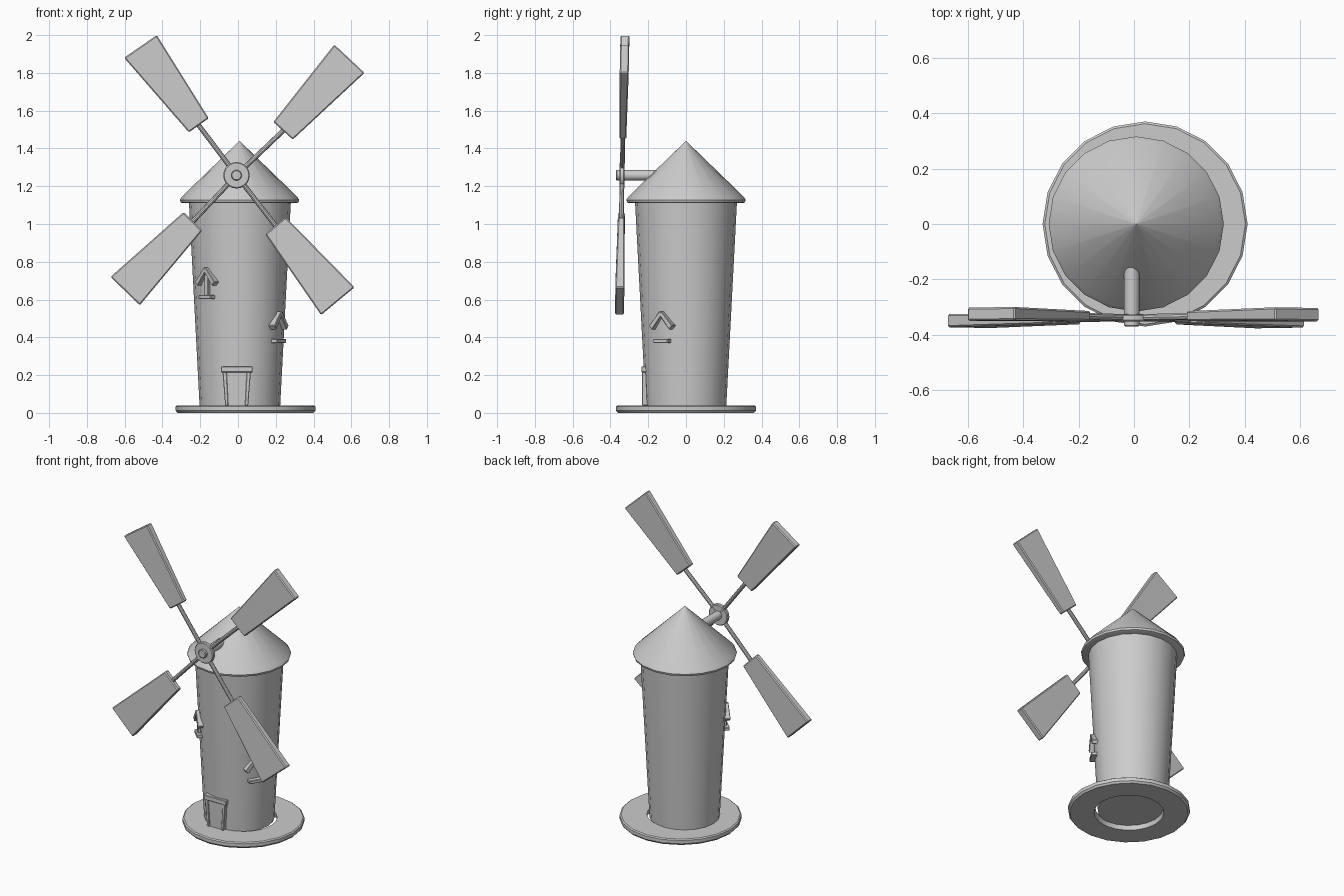
import bpy, bmesh
from math import sin, cos, pi, radians
from mathutils import Vector, Matrix

if "Cube" in bpy.data.objects:
    bpy.data.objects.remove(bpy.data.objects["Cube"])

SIDES = 20


def finish(name, bm, smooth=False, bevel=0):
    bmesh.ops.remove_doubles(bm, verts=bm.verts, dist=1e-5)
    bmesh.ops.recalc_face_normals(bm, faces=bm.faces)
    me = bpy.data.meshes.new(name)
    bm.to_mesh(me)
    bm.free()
    ob = bpy.data.objects.new(name, me)
    bpy.context.collection.objects.link(ob)
    if bevel:
        m = ob.modifiers.new("bevel", 'BEVEL')
        m.width, m.segments = bevel, 1
    if smooth:
        bpy.ops.object.select_all(action='DESELECT')
        ob.select_set(True)
        bpy.context.view_layer.objects.active = ob
        bpy.ops.object.shade_smooth_by_angle(angle=radians(35))
    return ob


def lathe(name, profile, cx, closed=False):
    """Revolve (radius, z) points about a vertical axis at x = cx."""
    bm = bmesh.new()
    rings = [[bm.verts.new((cx + r * cos(2 * pi * i / SIDES), r * sin(2 * pi * i / SIDES), z))
              for i in range(SIDES)] for r, z in profile]
    pairs = list(zip(rings, rings[1:]))
    if closed:
        pairs.append((rings[-1], rings[0]))
    else:
        bm.faces.new(rings[0])
        bm.faces.new(rings[-1])
    for a, b in pairs:
        for i in range(SIDES):
            j = (i + 1) % SIDES
            bm.faces.new((a[i], a[j], b[j], b[i]))
    return finish(name, bm, smooth=True)


def rod(name, a, b, r, sides=16, bevel=0):
    a, b = Vector(a), Vector(b)
    bm = bmesh.new()
    rot = (b - a).to_track_quat('Z', 'Y').to_matrix().to_4x4()
    bmesh.ops.create_cone(bm, cap_ends=True, segments=sides, radius1=r, radius2=r,
                          depth=(b - a).length, matrix=Matrix.Translation((a + b) / 2) @ rot)
    return finish(name, bm, smooth=True, bevel=bevel)


def slab(name, corners, bevel=0.004):
    """Plate from four (x, z, y_front, y_back) corners."""
    bm = bmesh.new()
    f = [bm.verts.new((x, y0, z)) for x, z, y0, y1 in corners]
    k = [bm.verts.new((x, y1, z)) for x, z, y0, y1 in corners]
    bm.faces.new(f)
    bm.faces.new(k)
    for i in range(4):
        j = (i + 1) % 4
        bm.faces.new((f[i], f[j], k[j], k[i]))
    return finish(name, bm, bevel=bevel)


# ground ring, tapered tower and conical roof
lathe("base_ring", [(0.212, 0), (0.36, 0), (0.37, 0.012), (0.37, 0.034), (0.362, 0.04), (0.205, 0.04)],
      0.04, closed=True).name = "base_ring"
lathe("tower", [(0.213, 0.03), (0.27, 1.12)], 0.01)
lathe("roof", [(0.30, 1.11), (0.312, 1.115), (0.316, 1.128), (0.305, 1.145), (0.0005, 1.44)], 0.008)

# axle and hub
HX, HZ, HY = -0.008, 1.258, -0.338
rod("axle", (HX, -0.37, HZ), (HX, -0.05, HZ), 0.028, bevel=0.004)
rod("hub", (HX, -0.352, HZ), (HX, -0.326, HZ), 0.07, 20, bevel=0.005)

# sails: tip, tip, root, root corners in the front plane
sails = {
    "upper_left": [(-0.43, 2.0), (-0.603, 1.88), (-0.26, 1.485), (-0.155, 1.56)],
    "upper_right": [(0.51, 1.95), (0.67, 1.80), (0.29, 1.447), (0.187, 1.54)],
    "lower_right": [(0.44, 0.518), (0.617, 0.665), (0.252, 1.037), (0.145, 0.945)],
    "lower_left": [(-0.52, 0.57), (-0.675, 0.72), (-0.288, 1.063), (-0.19, 0.965)],
}


def plane_y(z):
    return HY + 0.02 * (z - HZ)


for key, pts in sails.items():
    corners = []
    for i, (x, z) in enumerate(pts):
        t = 0.024 if i < 2 else 0.018
        corners.append((x, z, plane_y(z) - t, plane_y(z) + t))
    slab("sail_" + key, corners, bevel=0.006)
    rx, rz = (pts[2][0] + pts[3][0]) / 2, (pts[2][1] + pts[3][1]) / 2
    end = Vector((rx, plane_y(rz), rz))
    hub = Vector((HX, HY, HZ))
    rod("spar_" + key, hub, end + (end - hub) * 0.05, 0.013, 10)

# door: panel, jambs, lintel
DX = -0.007
slab("door_panel", [(DX - 0.055, 0.04, -0.222, -0.18), (DX + 0.055, 0.04, -0.222, -0.18),
                    (DX + 0.06, 0.22, -0.226, -0.18), (DX - 0.06, 0.22, -0.226, -0.18)], bevel=0)
for name, s in (("left", -1), ("right", 1)):
    slab("door_jamb_" + name, [(DX + s * a, z, -0.232, -0.18) for a, z in
                               ((0.044, 0.04), (0.061, 0.04), (0.075, 0.218), (0.053, 0.218))], bevel=0.003)
slab("door_lintel", [(DX + a, z, -0.236, -0.18) for a, z in
                     ((-0.083, 0.215), (0.083, 0.215), (0.083, 0.246), (-0.083, 0.246))], bevel=0.003)


# windows: gable of two slats above a sill, turned around the tower
def window(name, azimuth, z, radius, stem):
    turn = Matrix.Translation((0.01, 0, z)) @ Matrix.Rotation(azimuth + pi / 2, 4, 'Z')
    y0, y1 = -radius - 0.024, -radius + 0.03
    parts = []
    for side, s in (("left", -1), ("right", 1)):
        parts.append(slab(f"{name}_gable_{side}", [(s * a, h, y0, y1) for a, h in
                     ((-0.008, 0.04), (0.004, 0.06), (0.072, -0.018), (0.054, -0.04))], bevel=0.003))
    parts.append(slab(name + "_sill", [(a, h, y0, y1) for a, h in
                 ((-0.045, -0.11), (0.045, -0.11), (0.045, -0.088), (-0.045, -0.088))], bevel=0.003))
    if stem:
        parts.append(slab(name + "_mullion", [(a, h, y0 + 0.012, y1) for a, h in
                     ((-0.014, -0.09), (0.014, -0.09), (0.014, 0.04), (-0.014, 0.04))], bevel=0.003))
    for p in parts:
        p.matrix_world = turn


window("left_window", radians(226), 0.712, 0.246, True)
window("right_window", radians(-31.5), 0.48, 0.236, False)
